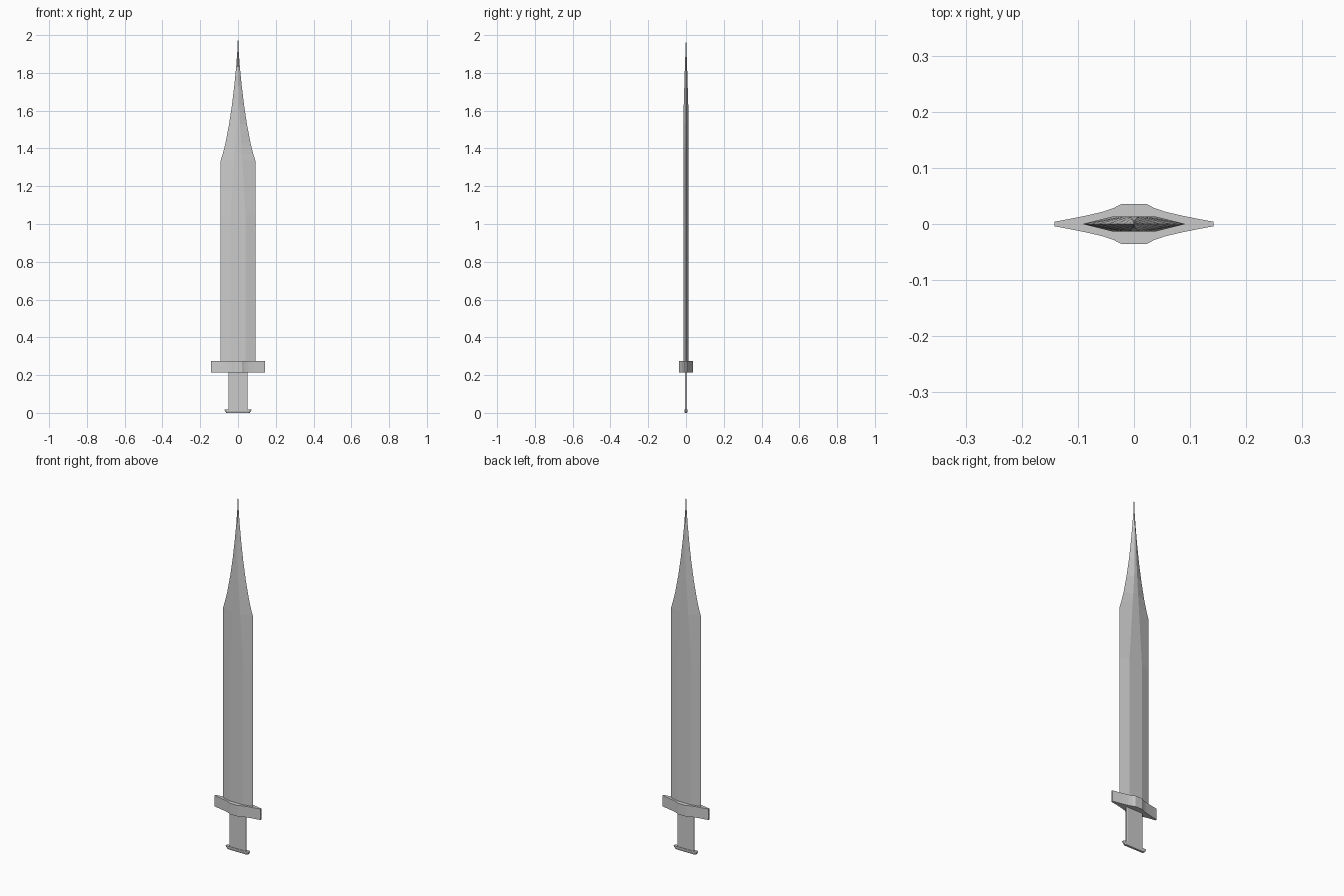
import bpy, bmesh

if "Cube" in bpy.data.objects:
    bpy.data.objects.remove(bpy.data.objects["Cube"])


def make(name, bm):
    bmesh.ops.recalc_face_normals(bm, faces=bm.faces)
    me = bpy.data.meshes.new(name)
    bm.to_mesh(me)
    bm.free()
    ob = bpy.data.objects.new(name, me)
    bpy.context.collection.objects.link(ob)
    return ob


def mirror_outline(quarter):
    """Quarter outline (x, y), ordered from +x end to centre, to a full loop."""
    half = quarter + [(-x, y) for x, y in reversed(quarter)]
    return half + [(x, -y) for x, y in reversed(half) if y > 1e-6]


def loft(name, sections, tip=None):
    """Skin equal-length outlines given as (z, outline); close with caps or a tip."""
    bm = bmesh.new()
    rings = [[bm.verts.new((x, y, z)) for x, y in pts] for z, pts in sections]
    n = len(rings[0])
    for a, b in zip(rings, rings[1:]):
        for i in range(n):
            j = (i + 1) % n
            bm.faces.new((a[i], a[j], b[j], b[i]))
    bm.faces.new(rings[0][::-1])
    if tip is None:
        bm.faces.new(rings[-1])
    else:
        t = bm.verts.new((0, 0, tip))
        for i in range(n):
            bm.faces.new((rings[-1][i], rings[-1][(i + 1) % n], t))
    return make(name, bm)


def hexagon(w, flat, t):
    return mirror_outline([(w, 0), (flat, t)])


# Blade: hexagonal section, straight to the shoulder, then a concave taper
blade = [(0.26, 0.092, 0.040, 0.013), (1.05, 0.092, 0.040, 0.013),
         (1.335, 0.092, 0.022, 0.013), (1.37, 0.081, 0.020, 0.013),
         (1.43, 0.066, 0.016, 0.013), (1.53, 0.047, 0.010, 0.013),
         (1.63, 0.032, 0.006, 0.012), (1.73, 0.020, 0.004, 0.009),
         (1.83, 0.010, 0.002, 0.006), (1.91, 0.004, 0.001, 0.003)]
loft("blade", [(z, hexagon(w, f, t)) for z, w, f, t in blade], tip=2.0)

# Guard: concave winged outline, extruded upward
wing = mirror_outline([(0.142, 0.004), (0.115, 0.009), (0.085, 0.015),
                       (0.055, 0.022), (0.035, 0.029), (0.022, 0.036)])
loft("guard", [(0.215, wing), (0.276, wing)])

# Grip: thin flat bar with chamfered edges
grip = mirror_outline([(0.051, 0.004), (0.047, 0.006)])
loft("grip", [(0.012, grip), (0.22, grip)])

# Pommel: narrow flared plate at the base
loft("pommel", [(z, mirror_outline([(w, t * 0.6), (w - 0.006, t)]))
                for z, w, t in [(0, 0.062, 0.006), (0.010, 0.069, 0.009),
                                (0.018, 0.072, 0.009)]])
